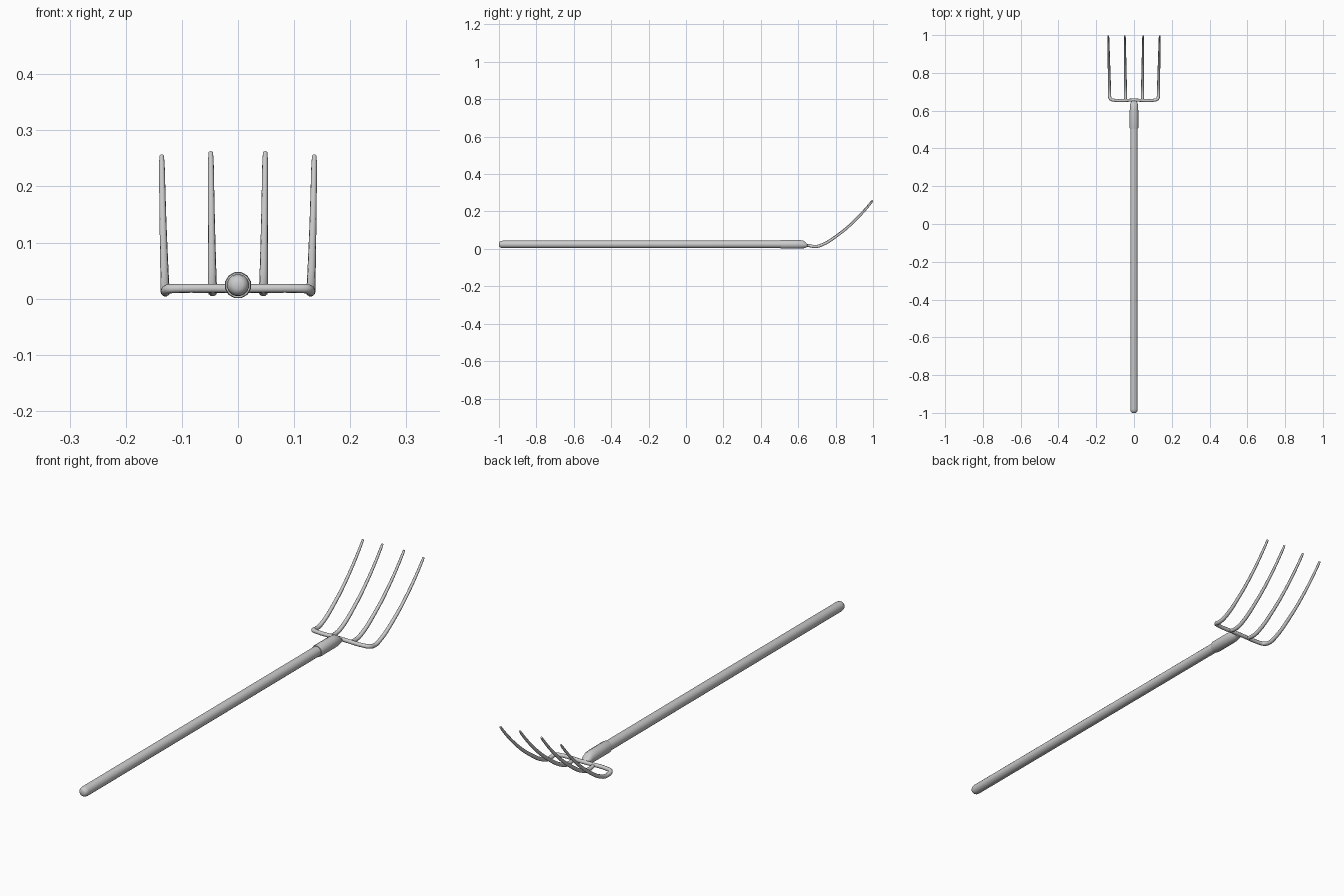
import bpy, math

if "Cube" in bpy.data.objects:
    bpy.data.objects.remove(bpy.data.objects["Cube"])


def finish(obj, angle=50):
    bpy.ops.object.select_all(action='DESELECT')
    obj.select_set(True)
    bpy.context.view_layer.objects.active = obj
    if obj.type == 'CURVE':
        bpy.ops.object.convert(target='MESH')
    bpy.ops.object.shade_smooth_by_angle(angle=math.radians(angle))


def rod(name, points):
    """Round bar through (x, y, z, radius) points."""
    curve = bpy.data.curves.new(name, 'CURVE')
    curve.dimensions = '3D'
    curve.bevel_depth = 1.0
    curve.bevel_resolution = 3
    curve.resolution_u = 4
    curve.use_fill_caps = True
    spline = curve.splines.new('BEZIER')
    spline.bezier_points.add(len(points) - 1)
    for bp, (x, y, z, r) in zip(spline.bezier_points, points):
        bp.co = (x, y, z)
        bp.radius = r
        bp.handle_left_type = bp.handle_right_type = 'AUTO'
    obj = bpy.data.objects.new(name, curve)
    bpy.context.collection.objects.link(obj)
    finish(obj)


def loft(name, rings, sides):
    """Elliptical sections (y, z, half_width, half_height) joined along y."""
    verts, faces = [], []
    for y, z, rx, rz in rings:
        for i in range(sides):
            a = 2 * math.pi * (i + 0.5) / sides
            verts.append((rx * math.cos(a), y, z + rz * math.sin(a)))
    for k in range(len(rings) - 1):
        for i in range(sides):
            j = (i + 1) % sides
            faces.append((k * sides + i, (k + 1) * sides + i,
                          (k + 1) * sides + j, k * sides + j))
    faces.append(tuple(range(sides)))
    faces.append(tuple(reversed(range((len(rings) - 1) * sides, len(rings) * sides))))
    mesh = bpy.data.meshes.new(name)
    mesh.from_pydata(verts, [], faces)
    obj = bpy.data.objects.new(name, mesh)
    bpy.context.collection.objects.link(obj)
    finish(obj)


# long handle with a domed butt
Z = 0.024
loft("handle", [(y, Z, r, r) for y, r in [
    (-1.0, 0.008), (-0.997, 0.014), (-0.99, 0.0185), (-0.98, 0.02), (0.53, 0.02)]], 16)

# ferrule flattening down to the crossbar
loft("ferrule", [
    (0.505, Z, 0.0225, 0.0225), (0.51, Z, 0.024, 0.024), (0.60, Z, 0.0235, 0.024),
    (0.625, 0.0235, 0.022, 0.0225), (0.638, 0.021, 0.020, 0.0165),
    (0.646, 0.018, 0.017, 0.009), (0.656, 0.0175, 0.014, 0.006)], 12)

# tine curve in side view: y, z, radius, spread fraction
PROFILE = [(0.69, 0.0125, 0.0085, 0.05), (0.725, 0.021, 0.008, 0.15),
           (0.81, 0.074, 0.007, 0.4), (0.90, 0.151, 0.006, 0.7),
           (0.985, 0.245, 0.005, 0.96), (0.9965, 0.2605, 0.004, 1.0)]


def tine(side, base, tip, lower):
    return [(side * (base + (tip - base) * t), y, z - lower * t, r)
            for y, z, r, t in PROFILE]


# outer tines and crossbar bent from one rod
def corner(s):
    return [(s * 0.110, 0.656, 0.018, 0.008), (s * 0.125, 0.663, 0.017, 0.0085)]


outer = lambda s: corner(s) + tine(s, 0.129, 0.136, 0.006)
rod("outer_tines_and_crossbar",
    outer(-1)[::-1] + [(0, 0.656, 0.018, 0.008)] + outer(1))

# inner tines
for s, side in ((-1, "left"), (1, "right")):
    rod("inner_tine_" + side,
        [(s * 0.045, 0.652, 0.0175, 0.007)] + tine(s, 0.045, 0.0485, 0.0))
